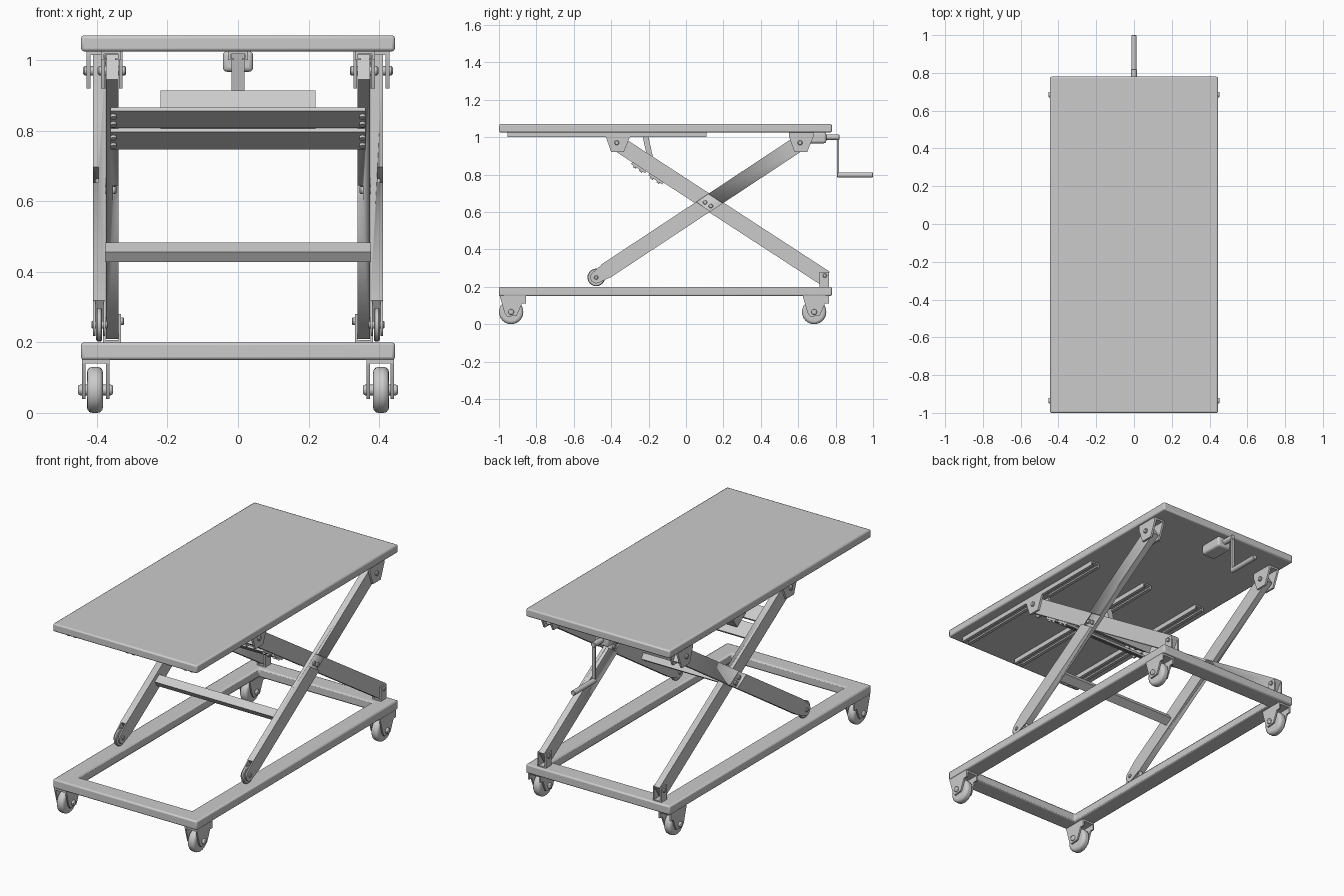
import bpy, bmesh, math
from mathutils import Vector

if "Cube" in bpy.data.objects:
    bpy.data.objects.remove(bpy.data.objects["Cube"])


def finish(name, bm, bevel=0, segs=1, mirror=False):
    bmesh.ops.recalc_face_normals(bm, faces=bm.faces)
    me = bpy.data.meshes.new(name)
    bm.to_mesh(me)
    bm.free()
    ob = bpy.data.objects.new(name, me)
    bpy.context.collection.objects.link(ob)
    bpy.ops.object.select_all(action='DESELECT')
    ob.select_set(True)
    bpy.context.view_layer.objects.active = ob
    bpy.ops.object.shade_smooth_by_angle(angle=math.radians(35))
    if bevel:
        m = ob.modifiers.new("bevel", 'BEVEL')
        m.width, m.segments, m.limit_method = bevel, segs, 'ANGLE'
    if mirror:
        m = ob.modifiers.new("mirror", 'MIRROR')
        m.use_mirror_merge = False
    return ob


def prism(name, pts, x0, x1, **kw):
    """Extrude a (y, z) outline along x."""
    bm = bmesh.new()
    f = bm.faces.new([bm.verts.new((x0, y, z)) for y, z in pts])
    r = bmesh.ops.extrude_face_region(bm, geom=[f])
    vs = [g for g in r['geom'] if isinstance(g, bmesh.types.BMVert)]
    bmesh.ops.translate(bm, verts=vs, vec=(x1 - x0, 0, 0))
    return finish(name, bm, **kw)


def box(name, x0, x1, y0, y1, z0, z1, **kw):
    return prism(name, [(y0, z0), (y1, z0), (y1, z1), (y0, z1)], x0, x1, **kw)


def beam(name, p, q, w, x0, x1, **kw):
    """Rectangular bar from p to q in the (y, z) plane."""
    p, q = Vector(p), Vector(q)
    d = (q - p).normalized()
    n = Vector((-d.y, d.x)) * w / 2
    return prism(name, [p - n, q - n, q + n, p + n], x0, x1, **kw)


def cyl(name, p, q, r, n=24, **kw):
    p, q = Vector(p), Vector(q)
    bm = bmesh.new()
    bmesh.ops.create_cone(bm, cap_ends=True, segments=n, radius1=r, radius2=r, depth=(q - p).length)
    rot = Vector((0, 0, 1)).rotation_difference(q - p).to_matrix()
    for v in bm.verts:
        v.co = rot @ v.co + (p + q) / 2
    return finish(name, bm, **kw)


def cut(ob, cutter):
    m = ob.modifiers.new("notch", 'BOOLEAN')
    m.operation, m.solver, m.object = 'DIFFERENCE', 'EXACT', cutter
    bpy.context.view_layer.objects.active = ob
    bpy.ops.object.modifier_move_to_index(modifier="notch", index=0)
    bpy.ops.object.modifier_apply(modifier="notch")
    bpy.data.objects.remove(cutter)


# table top and mitred base frame
box("table_top", -.445, .445, -1, .78, 1.025, 1.07, bevel=.008, segs=2)
bm = bmesh.new()
loops = []
for inset, z in ((0, .15), (0, .2), (.095, .2), (.095, .15)):
    x, y0, y1 = .445 - inset, -1 + inset, .78 - inset
    loops.append([bm.verts.new(c) for c in ((-x, y0, z), (x, y0, z), (x, y1, z), (-x, y1, z))])
for a in range(4):
    la, lb = loops[a], loops[(a + 1) % 4]
    for i in range(4):
        j = (i + 1) % 4
        bm.faces.new((la[i], la[j], lb[j], lb[i]))
finish("base_frame", bm, bevel=.008, segs=2)

# casters
for tag, y in (("front", -.935), ("back", .685)):
    cyl(tag + "_caster_wheel", (.383, y, .065), (.428, y, .065), .065, n=40, bevel=.015, segs=3, mirror=True)
    s = [(y - .06, .148), (y + .08, .148), (y + .08, .11), (y + .058, .11),
         (y + .03, .045), (y - .02, .04), (y - .035, .06)]
    for x in (.365, .433):
        prism(tag + "_caster_fork", s, x, x + .009, mirror=True)
    box(tag + "_caster_plate", .365, .442, y - .06, y + .08, .14, .152, mirror=True)
    cyl(tag + "_caster_axle", (.355, y, .065), (.453, y, .065), .015, bevel=.005, segs=2, mirror=True)

# scissor arms
O0, O1 = Vector((-.48, .25)), Vector((.61, .97))
I0, I1 = Vector((.745, .245)), Vector((-.37, .97))
do, di = (O1 - O0).normalized(), (I1 - I0).normalized()
C = Vector((.125, .65))
outer = beam("outer_arm", O0 + do * .06, O1 + do * .02, .085, .375, .411, mirror=True)
inner = beam("inner_arm", I0, I1 + di * .02, .085, .339, .3745, mirror=True)
cut(outer, beam("notch_a", C - di * .2, C + di * .2, .072, .396, .45))
cut(inner, beam("notch_b", C - do * .2, C + do * .2, .072, .30, .354))
for k in (-.018, .018):
    p = C + di * k - Vector((.008, .008))
    cyl("pivot_bolt", (.345, *p), (.406, *p), .012, bevel=.003, mirror=True)

# rollers with rounded forks at the foot of the outer arms
cyl("foot_roller", (.385, *O0), (.402, *O0), .047, n=32, bevel=.004, mirror=True)
n = Vector((-do.y, do.x))
ang = math.atan2(n.y, n.x)
tip = [O0 + Vector((math.cos(ang + math.pi * i / 10), math.sin(ang + math.pi * i / 10))) * .032 for i in range(11)]
tip += [O0 + do * .07 - n * .042, O0 + do * .07 + n * .042]
for x in (.375, .404):
    prism("foot_fork", tip, x, x + .007, mirror=True)
cyl("foot_axle", (.369, *O0), (.416, *O0), .011, bevel=.003, mirror=True)

# clevis brackets under the top
for tag, (y, z), x0, x1 in (("front", I1, .327, .388), ("back", O1, .364, .429)):
    s = [(y - .058, 1.025), (y + .072, 1.025), (y + .072, 1.005), (y + .038, .92), (y - .03, .92), (y - .058, 1.0)]
    for a in (x0, x1 - .011):
        prism(tag + "_clevis_plate", s, a, a + .011, mirror=True)
    box(tag + "_clevis_top", x0, x1, y - .058, y + .072, 1.015, 1.026, mirror=True)
    cyl(tag + "_clevis_pin", (x0 - .01, y, z), (x1 + .01, y, z), .013, bevel=.004, mirror=True)

# U brackets at the back of the base
for x in (.331, .375):
    box("base_bracket_side", x, x + .008, .715, .765, .2, .28, mirror=True)
box("base_bracket_floor", .331, .383, .715, .765, .2, .206, mirror=True)
cyl("base_bracket_pin", (.323, .742, .26), (.391, .742, .26), .011, bevel=.003, mirror=True)

# cross bar between outer arms
B = Vector((-.17, .455))
beam("lower_cross_bar", B - do * .024, B + do * .024, .035, -.376, .376)

# twin plates bolted under the inner arms
dn = Vector((-di.y, di.x))
if dn.y > 0:
    dn = -dn
for zc in (.877, .817):
    p = I1 + di * ((zc - I1.y) / di.y) + dn * .048
    beam("cross_plate", p - di * .045, p + di * .045, .012, -.362, .362)
    for k in (-.02, .02):
        a = p + di * k
        b = a + dn * .014
        cyl("plate_bolt", (.353, *a), (.353, *b), .009, n=12, mirror=True)

# lift block and strut
L = Vector((-.175, .853))
beam("lift_block", L - di * .065, L + di * .065, .06, -.22, .22)
beam("lift_strut", (-.185, .86), (-.22, 1.02), .03, -.018, .018)

# channel rails under the top
for x in (-.36, 0, .36):
    box("rail_web", x - .028, x + .028, -.955, .11, 1.018, 1.026)
    for s in (-1, 1):
        a, b = sorted((x + s * .02, x + s * .028))
        box("rail_wall", a, b, -.955, .11, 1.0, 1.02)
        a, b = sorted((x + s * .011, x + s * .028))
        box("rail_lip", a, b, -.955, .11, 1.0, 1.004)

# crank
box("crank_gearbox", -.043, .043, .61, .75, .967, 1.026, bevel=.012, segs=3)
cyl("crank_shaft", (0, .74, 1.0), (0, .82, 1.0), .015, bevel=.003)
box("crank_arm", -.009, .009, .808, .818, .79, 1.005)
cyl("crank_handle", (0, .808, .798), (0, 1.0, .798), .014, bevel=.003)
